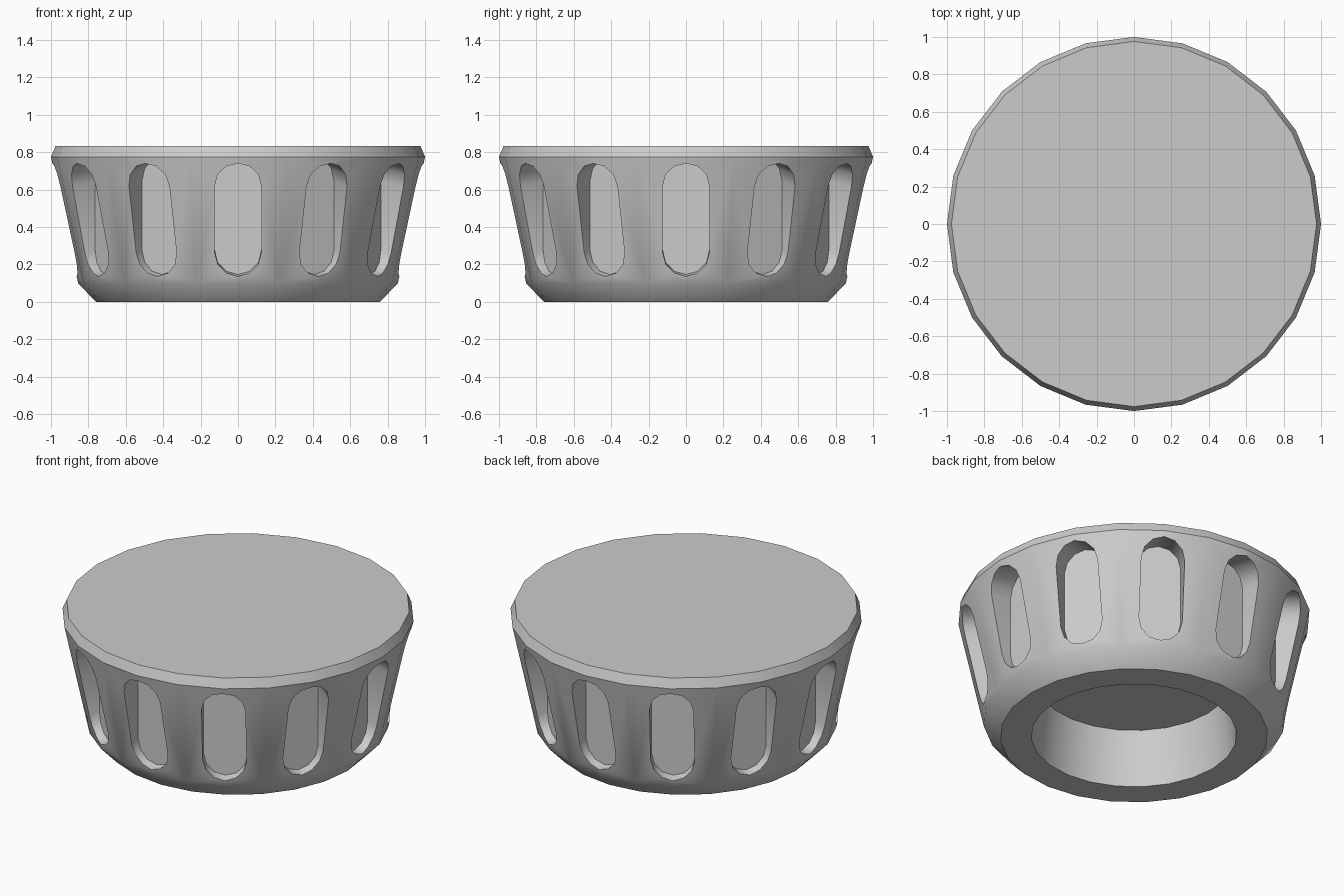
import bpy, bmesh
from math import sin, cos, pi, radians
from mathutils import Matrix, Vector

if "Cube" in bpy.data.objects:
    bpy.data.objects.remove(bpy.data.objects["Cube"])

SIDES, SLOTS = 24, 12


def make_object(name, bm):
    bmesh.ops.recalc_face_normals(bm, faces=bm.faces)
    mesh = bpy.data.meshes.new(name)
    bm.to_mesh(mesh)
    bm.free()
    obj = bpy.data.objects.new(name, mesh)
    bpy.context.collection.objects.link(obj)
    return obj


def lathe(name, profile):
    """Revolve (radius, z) points and cap both ends."""
    bm = bmesh.new()
    rings = [[bm.verts.new((r * cos(2 * pi * i / SIDES), r * sin(2 * pi * i / SIDES), z))
              for i in range(SIDES)] for r, z in profile]
    for a, b in zip(rings, rings[1:]):
        for i in range(SIDES):
            j = (i + 1) % SIDES
            bm.faces.new((a[i], a[j], b[j], b[i]))
    bm.faces.new(rings[0])
    bm.faces.new(rings[-1])
    return make_object(name, bm)


def slot_cutters(name, half_width, z_low, z_high, floor_r, outer_r):
    """Ring of capsule prisms, rising inward, square to the flared wall."""
    slope = 0.21
    outline = []
    for k in range(7):
        a = pi * k / 6
        outline.append((half_width * cos(a), z_high - half_width + half_width * sin(a)))
    for k in range(7):
        a = pi + pi * k / 6
        outline.append((half_width * cos(a), z_low + half_width + half_width * sin(a)))

    bm = bmesh.new()
    for s in range(SLOTS):
        turn = Matrix.Rotation(2 * pi * s / SLOTS, 3, 'Z')
        loops = []
        for r in (floor_r, outer_r):
            ring = []
            for x, z in outline:
                wall_r = 0.855 + 0.215 * (z - 0.1)
                ring.append(bm.verts.new(turn @ Vector((x, -r, z + slope * (wall_r - r)))))
            loops.append(ring)
        inner, outer = loops
        n = len(outline)
        for i in range(n):
            j = (i + 1) % n
            bm.faces.new((inner[i], inner[j], outer[j], outer[i]))
        bm.faces.new(inner)
        bm.faces.new(outer)
    return make_object(name, bm)


# Flared knob body with chamfered base, bevelled rim and a blind hole underneath
knob = lathe("knob_body", [(0.55, 0.35), (0.584, 0.0), (0.76, 0.0), (0.855, 0.10),
                           (1.0, 0.775), (0.976, 0.832)])

# Finger slots around the side
cutter = slot_cutters("slot_cutter", 0.125, 0.135, 0.74, 0.81, 1.15)
cutter.hide_render = True
mod = knob.modifiers.new("finger_slots", 'BOOLEAN')
mod.operation = 'DIFFERENCE'
mod.solver = 'EXACT'
mod.object = cutter
bpy.ops.object.select_all(action='DESELECT')
bpy.context.view_layer.objects.active = knob
knob.select_set(True)
bpy.ops.object.modifier_apply(modifier=mod.name)
bpy.data.objects.remove(cutter)
bpy.ops.object.shade_smooth_by_angle(angle=radians(32))
